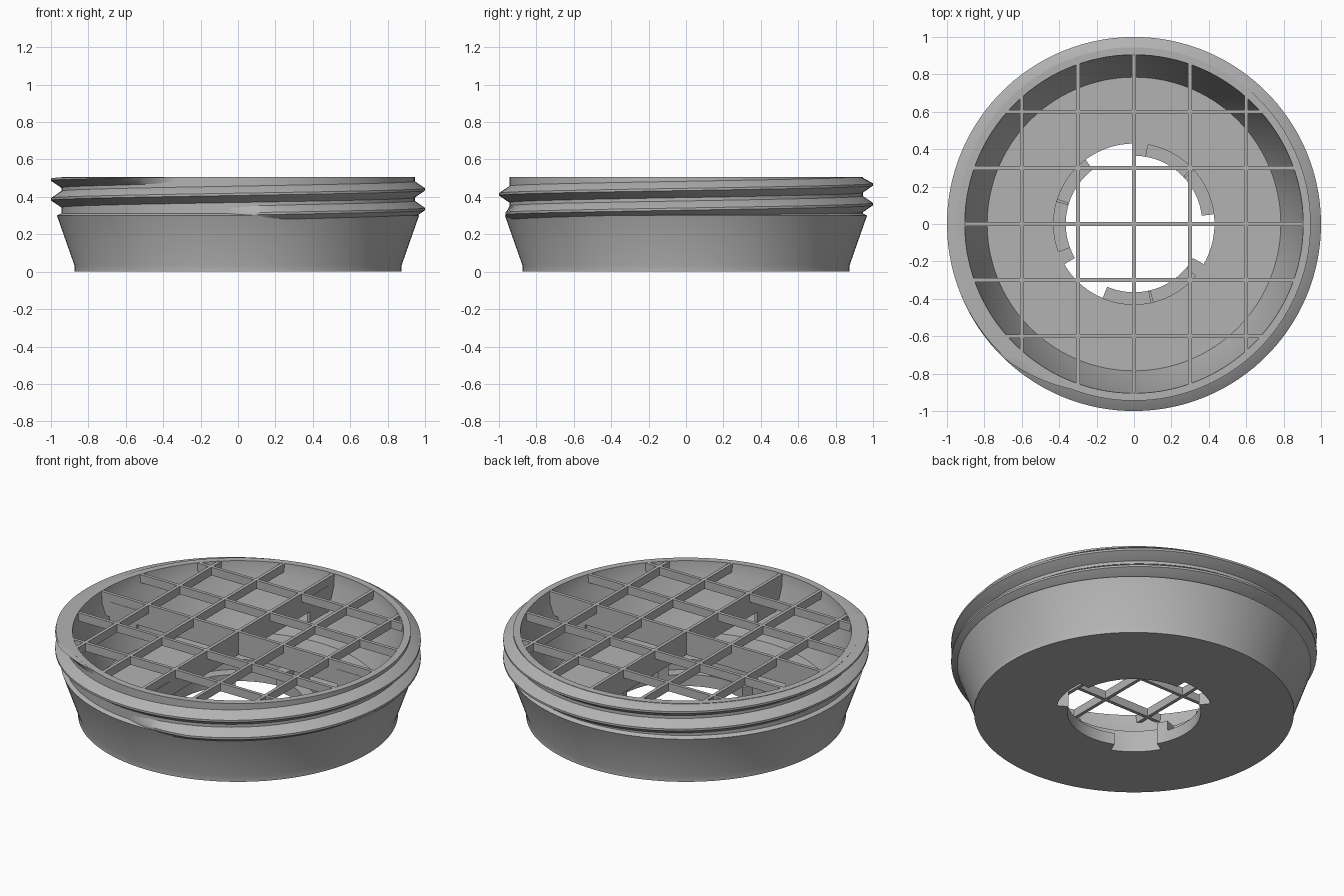
import bpy, bmesh
from math import sin, cos, pi, radians, sqrt

cube = bpy.data.objects.get("Cube")
if cube:
    bpy.data.objects.remove(cube, do_unlink=True)

grey = bpy.data.materials.new("plain_grey")
grey.use_nodes = True
colour = (0.45, 0.45, 0.45, 1)
grey.diffuse_color = colour
grey.node_tree.nodes["Principled BSDF"].inputs["Base Color"].default_value = colour

TOP, FLOOR = 0.505, 0.13


def loft(name, rings, closed=False, smooth=True):
    """Skin a row of equal closed cross-sections, capping open ends."""
    bm = bmesh.new()
    rows = [[bm.verts.new(p) for p in ring] for ring in rings]
    n = len(rows[0])
    pairs = list(zip(rows, rows[1:])) + ([(rows[-1], rows[0])] if closed else [])
    for a, b in pairs:
        for i in range(n):
            j = (i + 1) % n
            bm.faces.new((a[i], a[j], b[j], b[i]))
    if not closed:
        bm.faces.new(rows[0])
        bm.faces.new(rows[-1])
    bmesh.ops.recalc_face_normals(bm, faces=bm.faces)
    mesh = bpy.data.meshes.new(name)
    bm.to_mesh(mesh)
    bm.free()
    mesh.materials.append(grey)
    obj = bpy.data.objects.new(name, mesh)
    bpy.context.collection.objects.link(obj)
    if smooth:
        bpy.ops.object.select_all(action='DESELECT')
        obj.select_set(True)
        bpy.context.view_layer.objects.active = obj
        bpy.ops.object.shade_smooth_by_angle(angle=radians(25))
    return obj


def section(profile, a):
    return [(r * cos(a), r * sin(a), z) for r, z in profile]


def arc_block(name, r0, r1, a0, a1, z0, z1):
    steps = max(1, int((a1 - a0) / 4))
    profile = [(r0, z0), (r1, z0), (r1, z1), (r0, z1)]
    return loft(name, [section(profile, radians(a0 + (a1 - a0) * i / steps))
                       for i in range(steps + 1)])


def box(name, x0, x1, y0, y1, z0, z1):
    return loft(name, [[(x0, y0, z), (x1, y0, z), (x1, y1, z), (x0, y1, z)]
                       for z in (z0, z1)], smooth=False)


# Flared cup with a thick pierced floor
cup = [(0.43, 0), (0.875, 0), (0.875, 0.035), (0.968, 0.30), (0.945, 0.312),
       (0.945, TOP), (0.905, TOP), (0.90, 0.43), (0.785, FLOOR), (0.43, FLOOR)]
SEG = 120
loft("cup_body", [section(cup, 2 * pi * i / SEG) for i in range(SEG)], closed=True)

# Helical screw thread, fading in at the bottom and cut flat at the top
PITCH, START, END = 0.105, -95, 610
rings = []
for a in range(START, END + 1, 3):
    mid = 0.335 + PITCH * a / 360
    fade = min(1, (a - START) / 25 + 0.05, (END - a) / 25 + 0.05)
    crest = 0.94 + 0.06 * fade
    profile = [(0.93, mid - 0.05), (0.943, mid - 0.045), (crest, mid - 0.006),
               (crest, mid + 0.006), (0.943, mid + 0.045), (0.93, mid + 0.05)]
    # The flank radius shrinks where the crest rises above the rim
    cut = [(r - max(0, z - TOP) * (r - 0.93) / 0.06, min(z, TOP - 0.0005))
           for r, z in profile]
    rings.append(section(cut, radians(a)))
loft("screw_thread", rings)

# Bayonet mount: three lips with end stops and small detent ridges
for k in range(3):
    turn = 120 * k
    arc_block(f"mount_lip_{k + 1}", 0.365, 0.432, 7 + turn, 90 + turn, 0, 0.07)
    arc_block(f"mount_stop_{k + 1}", 0.365, 0.432, 80 + turn, 90 + turn, 0.06, FLOOR)
    arc_block(f"mount_detent_{k + 1}", 0.37, 0.432, 42 + turn, 44 + turn, 0.06, 0.09)

# Square grille, with the two middle bars deeper than the rest
W = 0.01
for i in range(-2, 3):
    p = 0.3 * i
    half = sqrt(0.92 ** 2 - p * p)
    low = TOP - (0.14 if i == 0 else 0.05)
    box(f"grille_bar_long_{i + 3}", p - W, p + W, -half, half, low, TOP - 0.001)
    box(f"grille_bar_cross_{i + 3}", -half, half, p - W, p + W, low, TOP - 0.001)

# Gussets bracing the middle bars against the wall
for s in (-1, 1):
    a, b = sorted((0.67 * s, 0.85 * s))
    box("gusset_side", a, b, -0.012, 0.008, 0.30, TOP - 0.05)
    box("gusset_end", -0.008, 0.012, a, b, 0.30, TOP - 0.05)
